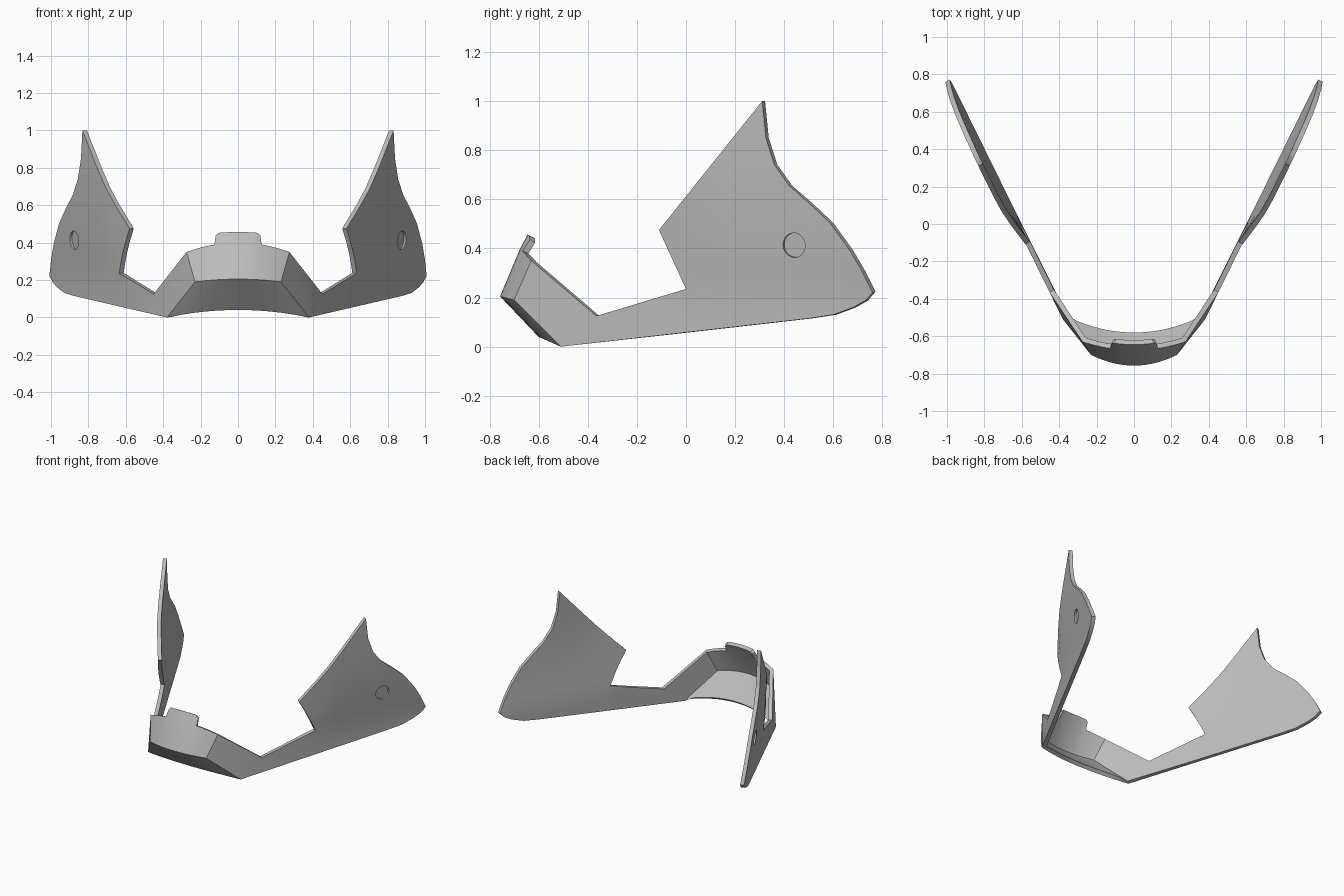
import bpy, bmesh
from mathutils import Vector, Matrix

cube = bpy.data.objects.get("Cube")
if cube:
    bpy.data.objects.remove(cube, do_unlink=True)

grey = bpy.data.materials.new("plain_grey")
grey.use_nodes = True
grey.diffuse_color = (0.5, 0.5, 0.5, 1)
grey.node_tree.nodes["Principled BSDF"].inputs["Base Color"].default_value = (0.5, 0.5, 0.5, 1)


def ease(u):
    u = min(max(u, 0), 1)
    return 1 - (1 - u) ** 2


def panel_x(y, z):
    # straight splay plus a gentle outward bulge towards the top
    return 0.38 + 0.4926 * (y + 0.51) + 0.048 * ease((z - 0.2) / 0.6) * ease((y + 0.12) / 0.25)


def make_object(name, bm):
    mesh = bpy.data.meshes.new(name)
    bm.to_mesh(mesh)
    bm.free()
    obj = bpy.data.objects.new(name, mesh)
    bpy.context.collection.objects.link(obj)
    mesh.materials.append(grey)
    return obj


bm = bmesh.new()

# Side panel: outline in y, z, cut into a grid and bent outward
outline = [(-0.51, 0), (0.5, 0.115), (0.6, 0.13), (0.68, 0.16), (0.73, 0.188), (0.76, 0.22),
           (0.715, 0.31), (0.665, 0.395), (0.585, 0.505), (0.5, 0.585), (0.42, 0.655),
           (0.36, 0.74), (0.325, 0.85), (0.31, 1.0), (-0.11, 0.475), (0, 0.235), (-0.365, 0.125)]
bm.faces.new([bm.verts.new((0, y, z)) for y, z in outline])
for axis, start, count in ((1, -0.05, 8), (2, 0.2, 8)):
    for i in range(count):
        point, normal = Vector(), Vector()
        point[axis] = start + 0.1 * i
        normal[axis] = 1
        bmesh.ops.bisect_plane(bm, geom=bm.verts[:] + bm.edges[:] + bm.faces[:],
                               plane_co=point, plane_no=normal)
for v in bm.verts:
    v.co.x = panel_x(v.co.y, v.co.z)

# Front band: bottom lip, crease and top edge, with a raised middle tab
steps = [0, 0.15, 0.3, 0.4, 0.46, 0.6, 0.8, 1]
rows = [[], [], [], []]
for t in steps:
    s = t * t
    rows[0].append(bm.verts.new((0.38 * t, -0.6 + 0.09 * s, 0.04 - 0.04 * s)))
    rows[1].append(bm.verts.new((0.23 * t, -0.757 + 0.057 * s, 0.205 - 0.015 * s)))
    rows[2].append(bm.verts.new((0.275 * t, -0.675 + 0.045 * s, 0.4 - 0.05 * s)))
    if t < 0.5:
        rows[3].append(bm.verts.new((0.26 * t, -0.645 + 0.045 * s, 0.457 - (0.02 if t > 0.42 else 0.03 * s))))
for low, high in zip(rows, rows[1:]):
    for i in range(len(high) - 1):
        bm.faces.new((low[i], low[i + 1], high[i + 1], high[i]))

# Corner facet joining the band to the side panel
notch = bm.verts.new((panel_x(-0.365, 0.125), -0.365, 0.125))
bm.faces.new((rows[0][-1], notch, rows[2][-1], rows[1][-1]))

bmesh.ops.remove_doubles(bm, verts=bm.verts[:], dist=0.0005)
bmesh.ops.recalc_face_normals(bm, faces=bm.faces[:])
bm.normal_update()
front = min(bm.faces, key=lambda f: f.calc_center_median().y)
if front.normal.y > 0:
    bmesh.ops.reverse_faces(bm, faces=bm.faces[:])
guard = make_object("jaw_guard", bm)

mirror = guard.modifiers.new("mirror", "MIRROR")
mirror.use_clip = True
shell = guard.modifiers.new("shell", "SOLIDIFY")
shell.thickness = 0.027
shell.offset = -1
shell.use_even_offset = True

# Round shallow recess on each side
bm = bmesh.new()
for side in (1, -1):
    normal = Vector((side, -0.4926, -0.1)).normalized()
    centre = Vector((side * panel_x(0.44, 0.413), 0.44, 0.413))
    place = Matrix.Translation(centre + normal * 0.038) @ normal.to_track_quat("Z", "Y").to_matrix().to_4x4()
    bmesh.ops.create_cone(bm, cap_ends=True, segments=32, radius1=0.05, radius2=0.05,
                          depth=0.1, matrix=place)
cutter = make_object("recess_cutter", bm)
cutter.hide_render = True
cut = guard.modifiers.new("recess", "BOOLEAN")
cut.object = cutter
cut.operation = "DIFFERENCE"
cut.solver = "EXACT"

bpy.context.view_layer.objects.active = guard
guard.select_set(True)
for name in ("mirror", "shell", "recess"):
    bpy.ops.object.modifier_apply(modifier=name)
bpy.data.objects.remove(cutter, do_unlink=True)
bpy.ops.object.shade_smooth_by_angle(angle=0.45)
